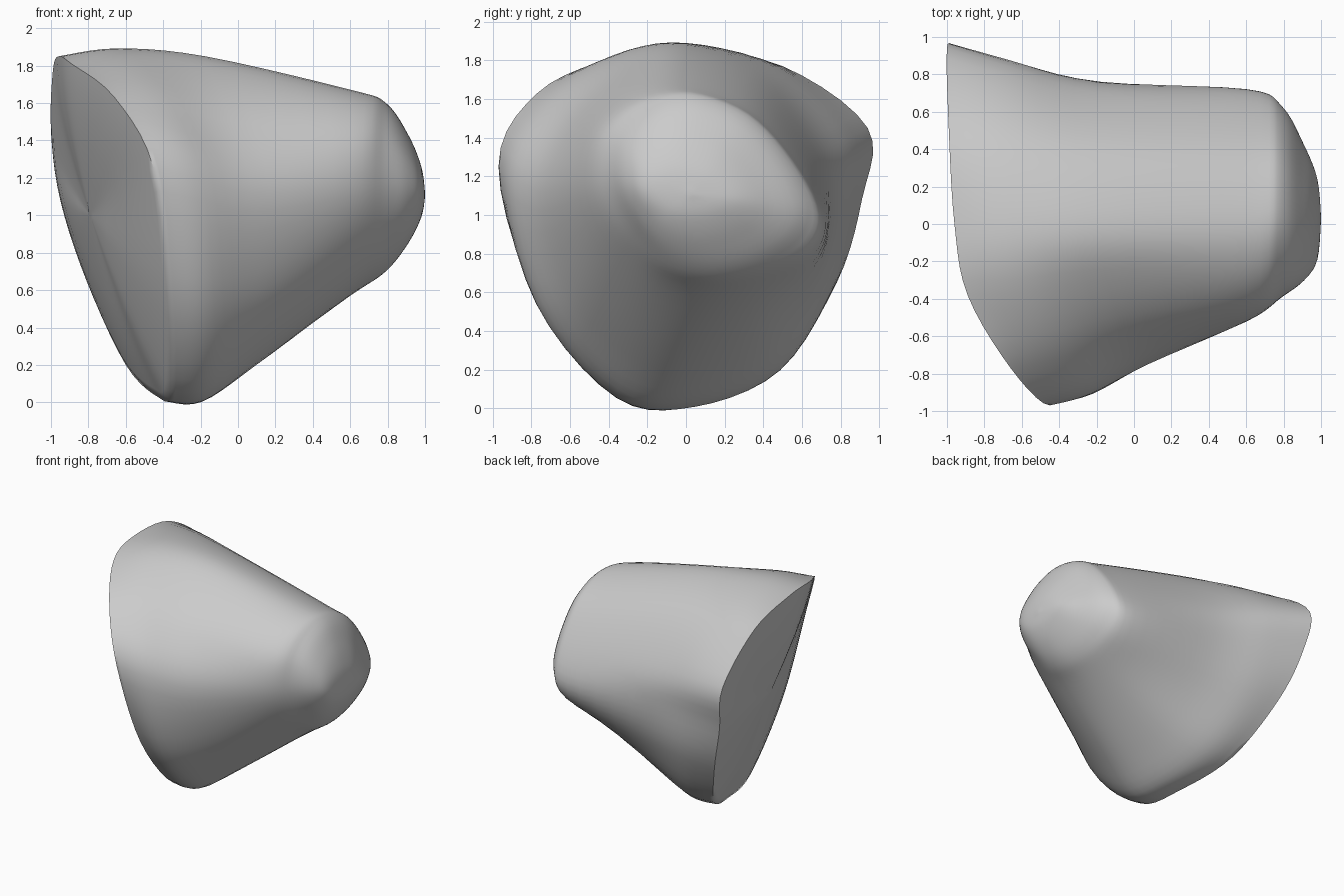
import bpy, bmesh
from mathutils import Vector

cube = bpy.data.objects.get("Cube")
if cube:
    bpy.data.objects.remove(cube, do_unlink=True)

STEPS = 5  # subdivisions between control points
CORE = Vector((-.72, 0, 1))  # middle of the broken end

# Edge of the broken wide end (x, y, z), starting at the top and turning toward the back
rim = [Vector(p) for p in (
    (-.96, 0, 1.85), (-.99, .5, 1.77), (-1, .94, 1.45), (-.95, .91, 1.08),
    (-.81, .78, .65), (-.6, .48, .2), (-.43, .05, .03), (-.36, -.35, .06),
    (-.37, -.77, .56), (-.45, -.97, 1.25), (-.66, -.77, 1.63), (-.89, -.38, 1.81))]

# Narrower cross-sections as (y, z), in the same order
waist = [(0, 1.85), (.4, 1.7), (.7, 1.33), (.76, 1.03), (.69, .68), (.43, .33),
         (.03, .2), (-.3, .28), (-.6, .6), (-.75, 1.12), (-.6, 1.5), (-.3, 1.76)]
nose = [(0, 1.67), (.33, 1.55), (.58, 1.28), (.72, .98), (.64, .77), (.38, .62),
        (.08, .57), (-.2, .65), (-.42, .88), (-.52, 1.15), (-.47, 1.42), (-.27, 1.61)]

# Outward swelling of the body just behind the rim
swell = (.04, .02, 0, 0, .02, .05, .08, .08, .07, .03, .02, .04)

# Nose extents along its rounded tip: x, front, back, bottom, top
NOSE = (.6, -.52, .72, .57, 1.67)
tip_extents = [(.79, -.39, .63, .7, 1.6), (.91, -.3, .42, .85, 1.43),
               (.98, -.19, .24, .99, 1.26), (1, .02, .04, 1.1, 1.12)]


def spline(a, b, c, d, t):
    """Smooth curve from b to c."""
    return b + ((c - a) + ((2 * a - 5 * b + 4 * c - d) + (3 * (b - c) + d - a) * t) * t) * (t / 2)


def smooth_ring(points):
    n = len(points)
    return [spline(*(points[(i + k) % n] for k in (-1, 0, 1, 2)), s / STEPS)
            for i in range(n) for s in range(STEPS)]


def smooth_rows(rows):
    last = len(rows) - 1
    result = []
    for i in range(last):
        picks = [rows[max(0, min(last, i + k))] for k in (-1, 0, 1, 2)]
        for s in range(STEPS):
            result.append([spline(*pts, s / STEPS) for pts in zip(*picks)])
    return result + [rows[-1]]


def remap(value, low, high, new_low, new_high):
    return new_low + (value - low) / (high - low) * (new_high - new_low)


# Body: rim, swollen shoulder, waist, nose, then a blunt rounded tip
waist_pts = [Vector(((r.x + NOSE[0]) / 2, y, z)) for r, (y, z) in zip(rim, waist)]
shoulder = []
for r, w, amount in zip(rim, waist_pts, swell):
    p = r.lerp(w, .4)
    shoulder.append(p + Vector((0, p.y, p.z - CORE.z)).normalized() * amount)
rows = [rim, shoulder, waist_pts, [Vector((NOSE[0], y, z)) for y, z in nose]]
for x, front, back, bottom, top in tip_extents:
    rows.append([Vector((x, remap(y, NOSE[1], NOSE[2], front, back),
                         remap(z, NOSE[3], NOSE[4], bottom, top))) for y, z in nose])
body_rows = smooth_rows([smooth_ring(r) for r in rows])

# Broken end: the rim shrinking to its middle with a shallow bulge
cap_rows = [[CORE.lerp(p, s) - Vector((.07 * (1 - s ** 3), 0, 0)) for p in body_rows[0]]
            for s in (.04, .25, .5, .7, .85, .95)]

bm = bmesh.new()
rings = [[bm.verts.new(p) for p in row] for row in cap_rows + body_rows]
count = len(rings[0])
for a, b in zip(rings, rings[1:]):
    for i in range(count):
        j = (i + 1) % count
        bm.faces.new((a[i], a[j], b[j], b[i]))
bm.faces.new(rings[0])
bm.faces.new(rings[-1])
bmesh.ops.recalc_face_normals(bm, faces=bm.faces)
mesh = bpy.data.meshes.new("boulder")
bm.to_mesh(mesh)
bm.free()
boulder = bpy.data.objects.new("boulder", mesh)
bpy.context.collection.objects.link(boulder)

# Stone colour
stone = bpy.data.materials.new("grey_stone")
stone.use_nodes = True
colour = (.6, .6, .6, 1)
stone.diffuse_color = colour
stone.node_tree.nodes["Principled BSDF"].inputs["Base Color"].default_value = colour
mesh.materials.append(stone)

bpy.ops.object.select_all(action="DESELECT")
boulder.select_set(True)
bpy.context.view_layer.objects.active = boulder
bpy.ops.object.shade_smooth_by_angle(angle=1.3)
